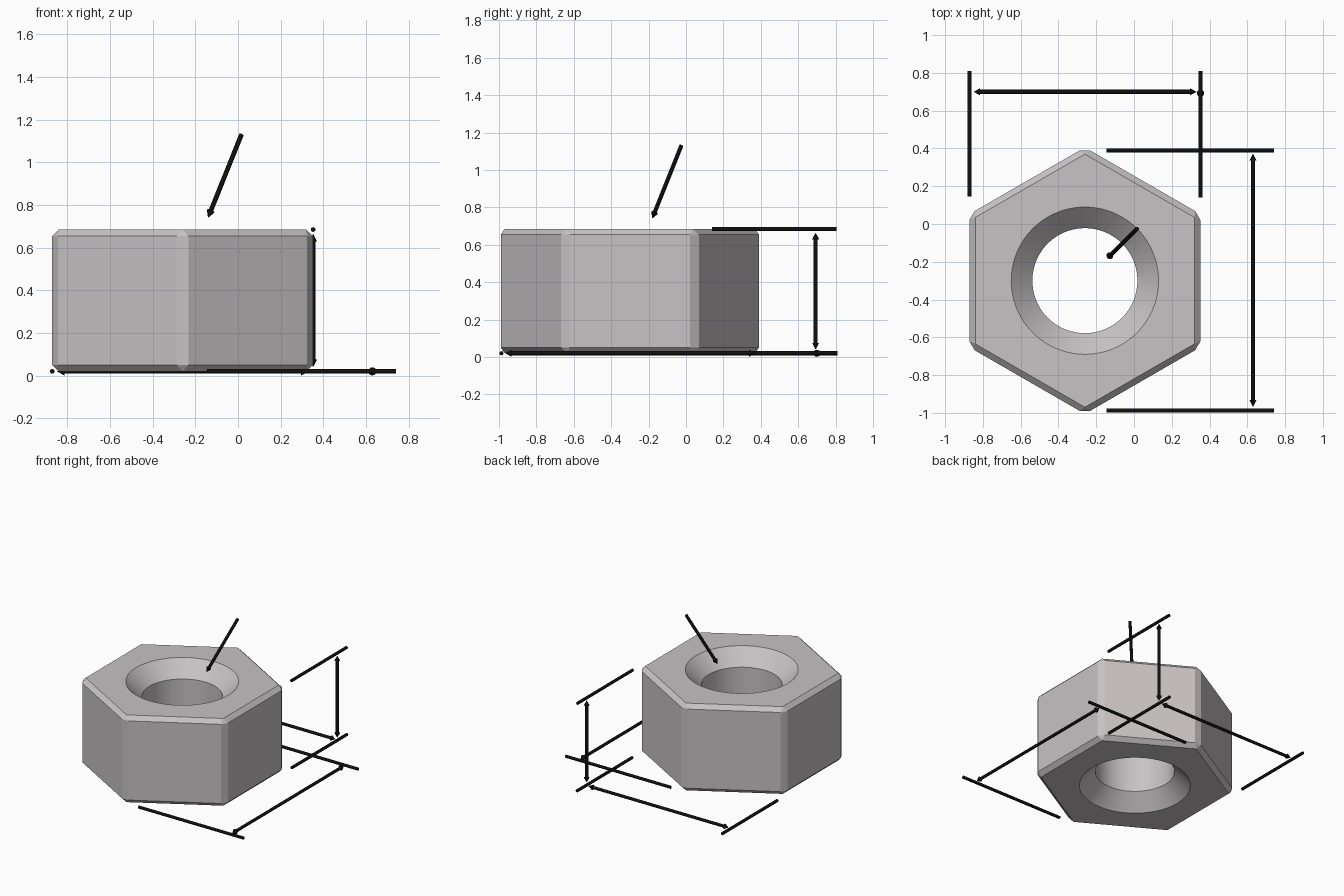
import bpy, bmesh
from math import radians, cos, sin, pi
from mathutils import Vector

if "Cube" in bpy.data.objects:
    bpy.data.objects.remove(bpy.data.objects["Cube"])

CX, CY = -0.26, -0.30        # nut axis
Z0, Z1 = 0.02, 0.685         # nut bottom and top
LINE_R, HEAD_R, HEAD_L = 0.011, 0.019, 0.034


def material(name, rgb):
    m = bpy.data.materials.new(name)
    m.diffuse_color = (*rgb, 1)
    m.use_nodes = True
    m.node_tree.nodes["Principled BSDF"].inputs["Base Color"].default_value = m.diffuse_color
    return m


GREY = material("warm_grey", (0.58, 0.54, 0.55))
BLACK = material("black", (0.005, 0.005, 0.005))


def add_object(name, bm, mat):
    bmesh.ops.recalc_face_normals(bm, faces=bm.faces)
    mesh = bpy.data.meshes.new(name)
    bm.to_mesh(mesh)
    bm.free()
    mesh.materials.append(mat)
    ob = bpy.data.objects.new(name, mesh)
    bpy.context.collection.objects.link(ob)
    return ob


def lathe(bm, profile, sides, origin, axis):
    """Closed solid of revolution from (radius, height) points."""
    rot = Vector((0, 0, 1)).rotation_difference(Vector(axis))
    rings = []
    for r, h in profile:
        rings.append([bm.verts.new(Vector(origin) + rot @ Vector(
            (r * cos(2 * pi * i / sides), r * sin(2 * pi * i / sides), h)))
            for i in range(sides)])
    for a, b in zip(rings, rings[1:]):
        for i in range(sides):
            j = (i + 1) % sides
            bm.faces.new((a[i], a[j], b[j], b[i]))
    bm.faces.new(rings[0][::-1])
    bm.faces.new(rings[-1])


def smooth(ob, angle):
    bpy.ops.object.select_all(action='DESELECT')
    ob.select_set(True)
    bpy.context.view_layer.objects.active = ob
    bpy.ops.object.shade_smooth_by_angle(angle=radians(angle))


def rod(name, a, b, head_start=False, head_end=False):
    """Straight line, optionally with arrowheads at its ends."""
    a, b = Vector(a), Vector(b)
    length = (b - a).length
    tip = [(0.001, 0), (HEAD_R, HEAD_L), (LINE_R, HEAD_L)]
    profile = tip if head_start else [(LINE_R, 0)]
    profile = profile + ([(r, length - h) for r, h in reversed(tip)]
                         if head_end else [(LINE_R, length)])
    bm = bmesh.new()
    lathe(bm, profile, 16, a, b - a)
    smooth(add_object(name, bm, BLACK), 30)


# nut body: hexagonal prism, all edges chamfered
bm = bmesh.new()
R = 0.611 / cos(pi / 6)
bottom = [bm.verts.new((CX + R * cos(pi / 6 + i * pi / 3),
                        CY + R * sin(pi / 6 + i * pi / 3), Z0)) for i in range(6)]
face = bm.faces.new(bottom)
top = bmesh.ops.extrude_face_region(bm, geom=[face])["geom"]
bmesh.ops.translate(bm, vec=(0, 0, Z1 - Z0),
                    verts=[v for v in top if isinstance(v, bmesh.types.BMVert)])
bmesh.ops.recalc_face_normals(bm, faces=bm.faces)
bmesh.ops.bevel(bm, geom=bm.edges[:], offset=0.031, segments=1,
                affect='EDGES', profile=0.5)
nut = add_object("hex_nut", bm, GREY)

# bore with a countersink at both ends, cut from the body
bm = bmesh.new()
H = Z1 - Z0
lathe(bm, [(0.44, -0.05), (0.278, 0.112), (0.278, H - 0.112), (0.44, H + 0.05)],
      96, (CX, CY, Z0), (0, 0, 1))
cutter = add_object("bore_cutter", bm, GREY)
cutter.hide_render = True
cut = nut.modifiers.new("bore", 'BOOLEAN')
cut.operation, cut.solver, cut.object = 'DIFFERENCE', 'EXACT', cutter
bpy.context.view_layer.objects.active = nut
bpy.ops.object.modifier_apply(modifier=cut.name)
bpy.data.objects.remove(cutter)
smooth(nut, 20)

# width across flats
for side, x in (("left", -0.871), ("right", 0.352)):
    rod("width_extension_" + side, (x, 0.145, Z0), (x, 0.81, Z0))
rod("width_arrow", (-0.848, 0.70, Z0), (0.33, 0.70, Z0), True, True)

# width across corners
for side, y in (("back", 0.39), ("front", -0.987)):
    rod("corner_extension_" + side, (-0.145, y, Z0), (0.74, y, Z0))
rod("corner_arrow", (0.63, -0.966, Z0), (0.63, 0.37, Z0), True, True)

# height (its lower extension is the right-hand width extension)
rod("height_extension_top", (0.352, 0.14, Z1), (0.352, 0.805, Z1))
rod("height_arrow", (0.352, 0.693, 0.042), (0.352, 0.693, 0.663), True, True)

# leader pointing into the bore
rod("bore_leader", (0.016, -0.025, 1.13), (-0.14, -0.18, 0.742), False, True)
